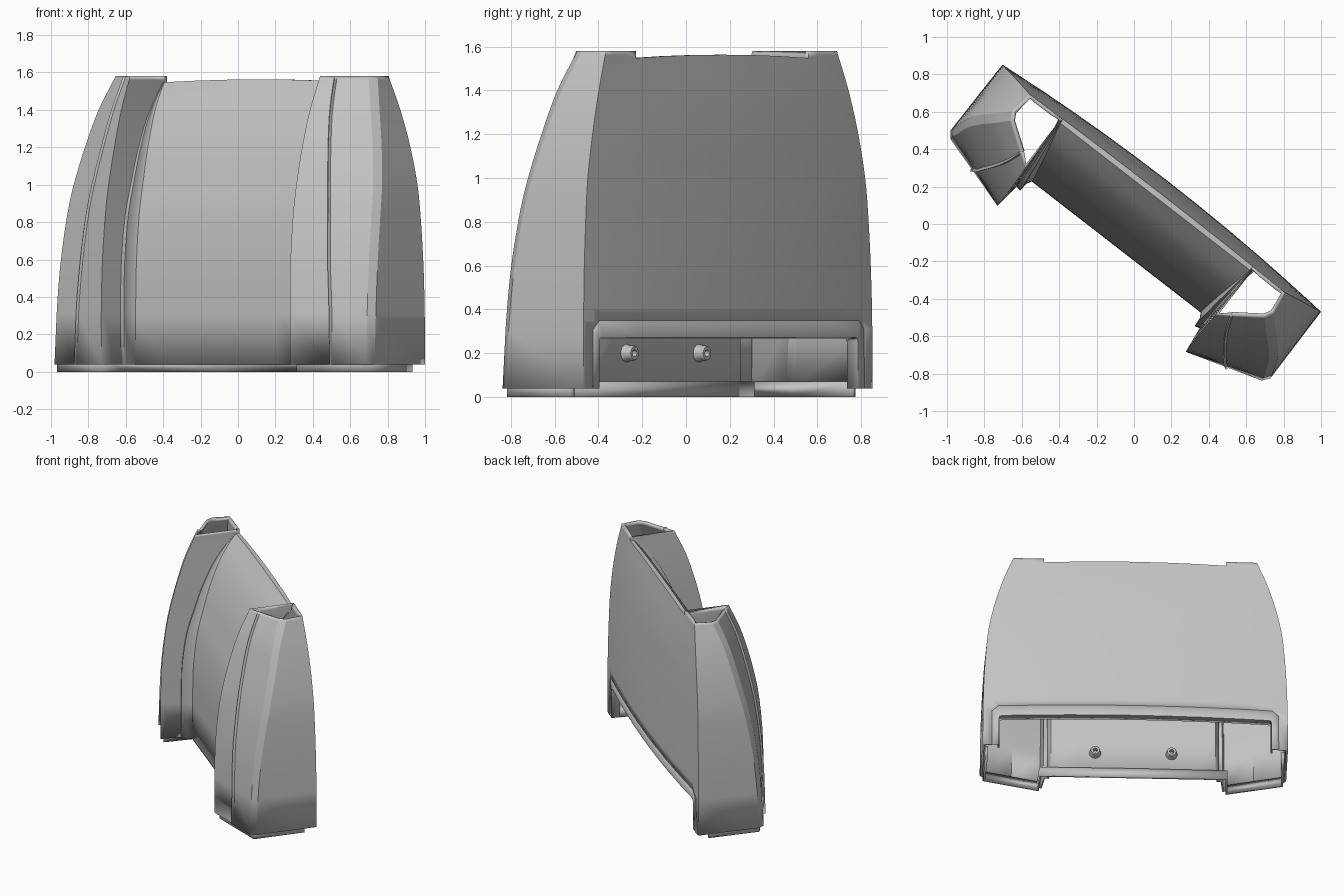
import bpy, bmesh, math
from mathutils import Vector, Matrix

if "Cube" in bpy.data.objects:
    bpy.data.objects.remove(bpy.data.objects["Cube"])

TURN = Matrix.Rotation(math.radians(-37.8), 4, 'Z')   # the whole shell stands turned in plan
grey = bpy.data.materials.new("light_grey")
grey.diffuse_color = (0.55, 0.55, 0.55, 1)
grey.use_nodes = True
grey.node_tree.nodes["Principled BSDF"].inputs["Base Color"].default_value = grey.diffuse_color

# z, outer u, back v, back bow, front corner u, v, inner corner u, v, panel v, seam position
KEYS = [
    (0.04, 1.078, .242, .050, 1.082, -.234, .638, -.370, -.155, .50),
    (0.35, 1.075, .242, .050, 1.078, -.215, .638, -.370, -.155, .48),
    (0.60, 1.067, .240, .047, 1.070, -.190, .636, -.362, -.150, .45),
    (0.85, 1.050, .237, .040, 1.056, -.148, .635, -.337, -.120, .42),
    (1.00, 1.033, .234, .035, 1.040, -.114, .635, -.310, -.080, .39),
    (1.20, 0.990, .228, .030, 1.000, -.066, .635, -.260, -.020, .35),
    (1.40, 0.930, .218, .020, 0.946, -.015, .638, -.195, .070, .31),
    (1.56, 0.868, .206, .010, 0.888, .045, .642, -.122, .185, .28),
    (1.58, 0.860, .205, .010, 0.880, .052, .642, -.113, .195, .28)]


def section(z):
    """Smoothly interpolated section values at height z."""
    n = len(KEYS)
    k = max(i for i in range(n - 1) if KEYS[i][0] <= z + 1e-6)

    def slope(i, c):
        a, b = KEYS[max(i - 1, 0)], KEYS[min(i + 1, n - 1)]
        return (b[c] - a[c]) / (b[0] - a[0])
    a, b = KEYS[k], KEYS[k + 1]
    h = b[0] - a[0]
    t = (z - a[0]) / h
    return [(2*t**3 - 3*t*t + 1) * a[c] + (t**3 - 2*t*t + t) * h * slope(k, c)
            + (3*t*t - 2*t**3) * b[c] + (t**3 - t*t) * h * slope(k + 1, c) for c in range(1, 10)]


def back_v(u, z):
    s = section(z)
    return s[1] + s[2] * (1 - (u / s[0]) ** 2)


def half_outline(z):
    """Half outline from the back centre, round the tower, to the panel centre."""
    uo, vb, bow, fu, fv, iu, iv, vp, t = section(z)
    pts = [(u, back_v(u, z)) for u in (0, iu/3, iu*2/3, iu, (iu + .9*uo) / 2, .9*uo, .94*uo, uo)]
    f, i = Vector((fu, fv)), Vector((iu, iv))
    d = (i - f).normalized()
    nrm = Vector((d.y, -d.x))
    if nrm.y > 0:
        nrm = -nrm
    pts += [(fu, fv + .03), tuple(f + d * .03)]
    seam = i.lerp(f, t)
    pts += [tuple(seam - d * .012), tuple(seam + nrm * .014), tuple(seam + d * .004), (iu, iv)]
    g = min(1, max(0, (.19 - vp) / .34))                  # step beside the panel fades upward
    pts += [(iu - .018*g, vp - .070*g), (iu - .046*g, vp - .077*g),
            (iu - .050*g, vp - .030*g), (iu - .066*g, vp)]
    e = iu - .066*g
    return pts + [(e*2/3, vp), (e/3, vp), (0, vp)]


def finish(name, bm, thick=0, angle=25):
    me = bpy.data.meshes.new(name)
    bm.transform(TURN)
    bm.to_mesh(me)
    bm.free()
    ob = bpy.data.objects.new(name, me)
    bpy.context.collection.objects.link(ob)
    me.materials.append(grey)
    if thick:
        m = ob.modifiers.new("thickness", 'SOLIDIFY')
        m.thickness, m.offset = thick, -1
    bpy.context.view_layer.objects.active = ob
    ob.select_set(True)
    bpy.ops.object.shade_smooth_by_angle(angle=math.radians(angle))
    ob.select_set(False)
    return ob


# --- outer shell: two hollow towers joined by a leaning panel ---
rows = [.04, .31, .35] + [.35 + 1.21 * i / 22 for i in range(1, 23)] + [1.58]
ring = [(h, 1) for h in range(21)] + [(h, -1) for h in range(19, 0, -1)]
bm = bmesh.new()
grid = []
for z in rows:
    half = half_outline(z)
    line = {}
    for h, s in ring:
        u, v = half[h]
        zz = z
        if abs(z - 1.56) < 1e-4 and (h <= 3 or h >= 17):   # arched panel top
            zz = 1.563 - .015 * (u / .642) ** 2
        line[h, s] = bm.verts.new((s * u, v, zz))
    line[0, -1], line[20, -1] = line[0, 1], line[20, 1]
    grid.append(line)
for j in range(len(rows) - 1):
    lo, hi = grid[j], grid[j + 1]
    for k, a in enumerate(ring):
        b = ring[(k + 1) % len(ring)]
        hs = (a[0], b[0])
        if j == len(rows) - 2 and (min(hs) < 3 or max(hs) > 17):
            continue
        if j < 2 and max(hs) <= 6:                          # rear opening
            if j == 1 and min(hs) == 5:                     # cut corner
                o = a if a[0] == 6 else b
                tri = [hi[a], hi[b], lo[o]]
                bm.faces.new(tri)
            continue
        bm.faces.new((lo[a], hi[a], hi[b], lo[b]))
top, rim = grid[-2], grid[-1]
for s in (1, -1):                                           # close panel top and tower inner corners
    for h in range(3):
        q = [top[h, s], top[20 - h, s], top[19 - h, s], top[h + 1, s]]
        bm.faces.new(q if s > 0 else q[::-1])
    q = [top[3, s], top[17, s], rim[17, s], rim[3, s]]
    bm.faces.new(q if s > 0 else q[::-1])
bmesh.ops.delete(bm, geom=[v for v in bm.verts if not v.link_faces], context='VERTS')
finish("shell", bm, .02)

# --- lower liner showing below the shell edge ---
uo, vb, bow, fu, fv, iu, iv, vp, t = section(.04)
side = [(uo - .022, .16), (fu - .022, fv + .022), (iu + .022, iv + .03),
        (iu + .012, vp + .022), (0, vp + .022)]
path = side + [(-u, v) for u, v in side[-2::-1]]
bm = bmesh.new()
cols = [[bm.verts.new((u, v, z)) for z in (0, .07)] for u, v in path]
for a, b in zip(cols, cols[1:]):
    bm.faces.new((a[0], a[1], b[1], b[0]))
finish("lower_liner", bm, .02)

# --- recessed flange and lip round the rear opening ---
arch = []                                                   # (outer u, outer z, inner u, inner z)
arch += [(1.025, .04, .97, .04), (1.025, .30, .97, .25), (1.015, .34, .962, .272),
         (.97, .365, .94, .28)]
arch += [(u, .365, u, .28) for u in (.7, .47, .23, 0)]
arch += [(-a, b, -c, d) for a, b, c, d in arch[-2::-1]]
bm = bmesh.new()
cols = []
for a, b, c, d in arch:
    cols.append([bm.verts.new((a, back_v(a, b) - .014, b)),
                 bm.verts.new((c, back_v(c, d) - .014, d)),
                 bm.verts.new((c, back_v(c, d) - .065, d))])
for a, b in zip(cols, cols[1:]):
    for i in range(2):
        bm.faces.new((a[i], b[i], b[i + 1], a[i + 1]))
finish("opening_flange", bm, .012)


def lathe(name, u, v, z, profile, sides):
    """Turned part whose axis points to the back; profile is (radius, offset)."""
    bm = bmesh.new()
    rings = []
    for r, o in profile:
        rings.append([bm.verts.new((u + r * math.cos(2*math.pi*i/sides), v + o,
                                    z + r * math.sin(2*math.pi*i/sides))) for i in range(sides)])
    for a, b in zip(rings, rings[1:]):
        for i in range(sides):
            k = (i + 1) % sides
            bm.faces.new((a[i], b[i], b[k], a[k]))
    bm.faces.new(rings[-1])
    bmesh.ops.recalc_face_normals(bm, faces=bm.faces)
    finish(name, bm)


# --- screw seats along the flange and bosses on the inside of the panel ---
for s in (1, -1):
    for u, z in ((.32, .322), (.93, .322), (.99, .26)):
        lathe("screw_seat", s * u, back_v(u, z) - .016, z,
              [(.016, 0), (.015, .008), (.009, .008), (.008, .002)], 12)
    lathe("panel_boss", s * .27, vp + .018, .2,
          [(.042, 0), (.036, .02), (.034, .045), (.030, .05), (.016, .05), (.015, .015)], 24)
